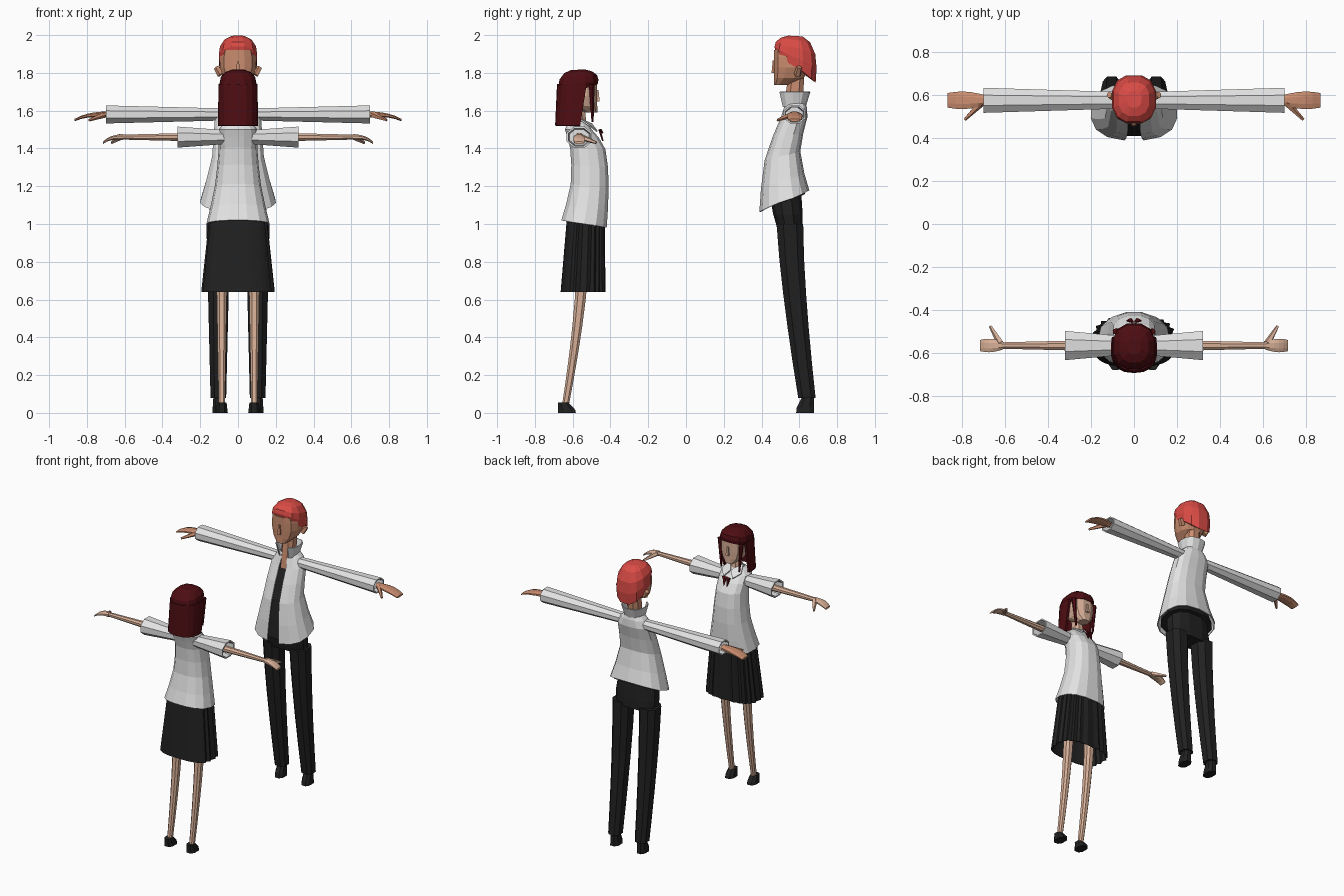
import bpy, bmesh, math
from mathutils import Vector

if "Cube" in bpy.data.objects:
    bpy.data.objects.remove(bpy.data.objects["Cube"], do_unlink=True)


def material(name, *rgb):
    mat = bpy.data.materials.new(name)
    mat.use_nodes = True
    mat.diffuse_color = (*rgb, 1)
    shader = mat.node_tree.nodes["Principled BSDF"]
    shader.inputs["Base Color"].default_value = (*rgb, 1)
    shader.inputs["Roughness"].default_value = .9
    return mat


WHITE = material("white cloth", .76, .76, .76)
BLACK = material("black cloth", .015, .015, .015)
TAN = material("tan skin", .6, .27, .16)
FAIR = material("fair skin", .68, .43, .31)
RED = material("bright red hair", .7, .07, .06)
MAROON = material("dark red hair", .075, .004, .006)


def lerp(a, b, t):
    return a + (b - a) * t


def fractions(count):
    return [i / (count - 1) for i in range(count)]


def soft_power(value, power):
    return math.copysign(abs(value) ** power, value)


def add_object(name, mat, mesh, thickness=0):
    mesh.materials.append(mat)
    obj = bpy.data.objects.new(name, mesh)
    bpy.context.collection.objects.link(obj)
    if thickness:
        solid = obj.modifiers.new("thickness", 'SOLIDIFY')
        solid.thickness, solid.offset = thickness, 0


def join_rings(name, mat, rings, closed=True, thickness=0):
    """Skin neighbouring rings with quads; solid parts get end caps, cloth gets thickness."""
    bm = bmesh.new()
    rows = [[bm.verts.new(point) for point in ring] for ring in rings]
    for low, high in zip(rows, rows[1:]):
        pairs = list(zip(low, high))
        following = pairs[1:] + (pairs[:1] if closed else [])
        for (a, b), (c, d) in zip(pairs, following):
            bm.faces.new((a, c, d, b))
    if not thickness:
        bm.faces.new(rows[0])
        bm.faces.new(rows[-1])
    bmesh.ops.recalc_face_normals(bm, faces=bm.faces)
    mesh = bpy.data.meshes.new(name)
    bm.to_mesh(mesh)
    bm.free()
    add_object(name, mat, mesh, thickness)


def smooth(rings):
    """Insert a curved midpoint between neighbouring rings."""
    vecs = [Vector(ring) for ring in rings]
    padded = vecs[:1] + vecs + vecs[-1:]
    out = [vecs[0]]
    for a, b, c, d in zip(padded, padded[1:], padded[2:], padded[3:]):
        out += [(9 * (b + c) - a - d) / 16, c]
    return out


def body(name, mat, facing, rings, sides=12, x=0, power=.8, gap=0, pleat=0,
         tilt=0, grow=0, thickness=0):
    """Upright loft; ring = (height, y centre, half depth, half width). A gap opens the front."""
    out = []
    for (z, y, depth, width), level in zip(rings, fractions(len(rings))):
        row = []
        for i in range(sides):
            if gap:
                angle = lerp(gap, math.tau - gap, i / (sides - 1))
            else:
                angle = math.tau * (i + .5) / sides
            front, across = math.cos(angle), math.sin(angle)
            scale = 1 - pleat if i % 2 and front > -.4 else 1
            row.append((x + scale * (width + grow) * soft_power(across, power),
                        y + scale * facing * (depth + grow) * soft_power(front, power),
                        z - tilt * front * (1 - level) ** 2))
        out.append(row)
    join_rings(name, mat, out, closed=not gap, thickness=thickness)


def limb(name, mat, side, rings, sides=8):
    """Sideways loft; ring = (distance from the middle, y, z, y radius, z radius)."""
    angles = [math.tau * (i + .5) / sides for i in range(sides)]
    join_rings(name, mat, [[(side * x, y + wide * math.cos(a), z + high * math.sin(a))
                            for a in angles] for x, y, z, wide, high in rings])


def spike(name, mat, start, end, thick, thin, sides=5):
    """Straight tapered rod."""
    start, end = Vector(start), Vector(end)
    along = (end - start).normalized()
    u = along.orthogonal().normalized()
    v = along.cross(u)
    angles = [math.tau * i / sides for i in range(sides)]
    join_rings(name, mat, [[centre + radius * (u * math.cos(a) + v * math.sin(a)) for a in angles]
                           for centre, radius in ((start, thick), (end, thin))])


def plate(name, mat, points):
    mesh = bpy.data.meshes.new(name)
    mesh.from_pydata(points, [], [range(len(points))])
    add_object(name, mat, mesh, .008)


def sleeve(name, side, y, z, cuff, radius):
    rings = []
    for t in fractions(5):
        wide = radius * lerp(.7, 1.05, t)
        rings.append((lerp(.07, cuff, t), y, z, wide, wide * .82))
    # Turn the cuff inward so that the sleeve reads as hollow
    for x, scale in ((cuff, .9), (cuff - .08, .8)):
        rings.append((x, y, z, radius * scale, radius * scale * .8))
    limb(name, WHITE, side, rings)


def hand(name, mat, side, facing, y, z, wrist, tip, radius):
    rings = []
    for t in fractions(6):
        wide = radius * (1 + .7 * math.sin(math.pi * .8 * t))
        rings.append((lerp(wrist, tip, t), y, z - .03 * t ** 3, wide, lerp(.018, .007, t)))
    limb(name, mat, side, rings)
    spike(name + "_thumb", mat, (side * lerp(wrist, tip, .1), y + facing * .01, z),
          (side * lerp(wrist, tip, .55), y + facing * .09, z - .03), .018, .007)


def leg(name, mat, facing, x, ankle, top, thin, thick):
    rings = []
    for t in fractions(6):
        y = -facing * lerp(.64, .55, 1 - (1 - t) ** 1.4)
        depth = lerp(thin, thick, t)
        rings.append((lerp(ankle, top, t), y, depth, depth * .9))
    body(name, mat, facing, rings, sides=8, x=x)


def shoe(name, facing, x, height):
    rings = []
    for t in (0, .3, 1):
        half = .05 * (1 - .4 * t ** 2)
        rings.append((height * t, facing * (half - .68), half, lerp(.034, .027, t)))
    body(name, BLACK, facing, rings, sides=8, x=x)


def head(name, mat, facing, chin, crown, face, length, width):
    rings = []
    for t, size in zip((0, .2, .5, .8, 1), (.4, .8, 1, 1, .9)):
        half = size * length / 2
        rings.append((lerp(chin, crown, t), face - facing * half, half, width * size))
    body(name, mat, facing, rings)
    low, high = lerp(chin, crown, .35), lerp(chin, crown, .7)
    spike(name + "_nose", mat, (0, face, low), (0, face, high), .016, .007, sides=4)


def hair_dome(name, mat, facing, front, back, top, y, depth, width):
    """Cap of hair whose rim slopes from the fringe down to the nape."""
    rows = []
    for rise in (0, .3, .6, .85, .97):
        size = (1 - rise ** 4) ** .5 * (1 if rise else .95)
        row = []
        for i in range(12):
            a = math.tau * (i + .5) / 12
            rim = lerp(back, front, (math.cos(a) + 1) / 2)
            row.append((size * width * soft_power(math.sin(a), .8),
                        y + facing * size * depth * soft_power(math.cos(a), .8),
                        lerp(rim, top, rise)))
        rows.append(row)
    join_rings(name, mat, rows)


# Arms, legs and shoes; the two figures face each other
figures = (
    ("tall", -1, TAN, BLACK, .575, 1.58, .7, .06, .69, .866, .026, .104, .08, 1, .049, .075, .1),
    ("short", 1, FAIR, FAIR, -.565, 1.46, .32, .07, .61, .715, .02, .086, .03, .75, .019, .034, .055))
for (who, facing, skin, leg_mat, y, z, cuff, cuff_radius, wrist, tip, palm,
     stance, ankle, hip, thin, thick, shoe_height) in figures:
    for tag, side in (("left", -facing), ("right", facing)):
        sleeve(f"{who}_{tag}_sleeve", side, y, z, cuff, cuff_radius)
        hand(f"{who}_{tag}_hand", skin, side, facing, y, z, wrist, tip, palm)
        leg(f"{who}_{tag}_leg", leg_mat, facing, side * stance, ankle, hip, thin, thick)
        shoe(f"{who}_{tag}_shoe", facing, side * stance, shoe_height)

# Tall figure: open jacket over a dark shirt, collar and trouser seat
coat = smooth([(1.12, .52, .13, .2), (1.36, .51, .092, .135), (1.56, .57, .07, .12), (1.64, .58, .05, .06)])
body("tall_jacket", WHITE, -1, coat, sides=15, gap=.15, tilt=.057, thickness=.006)
body("tall_undershirt", BLACK, -1, coat[:-2], tilt=.04, grow=-.016)
body("tall_collar", WHITE, -1, [(1.62, .57, .06, .06), (1.7, .573, .083, .08)],
     sides=11, gap=.45, thickness=.006)
body("tall_hips", BLACK, -1, [(.98, .55, .07, .15), (1.05, .54, .08, .157), (1.2, .52, .09, .14)])

# Tall figure: neck, head, ears and hair
body("tall_neck", TAN, -1, [(1.54, .56, .055, .045), (1.8, .585, .045, .045)], sides=8)
head("tall_head", TAN, -1, 1.735, 1.92, .464, .2, .098)
for tag, side in (("left", 1), ("right", -1)):
    spike(f"tall_{tag}_ear", TAN, (side * .09, .59, 1.79), (side * .115, .6, 1.83), .02, .015)
hair_dome("tall_hair", RED, -1, 1.915, 1.745, 2, .58, .115, .105)

# Short figure: shirt and skirt, pleated at the front
shirt = smooth([(1, -.54, .12, .165), (1.2, -.51, .1, .12), (1.4, -.52, .093, .1),
                (1.5, -.57, .07, .1), (1.54, -.57, .045, .05)])
body("short_shirt", WHITE, 1, shirt, sides=14, tilt=.02, thickness=.005)
body("short_skirt", BLACK, 1, [(.64, -.545, .117, .193), (1.04, -.53, .098, .15)],
     sides=44, power=.7, pleat=.07, thickness=.004)

# Short figure: neck, head and hair
body("short_neck", FAIR, 1, [(1.5, -.56, .04, .035), (1.66, -.575, .035, .035)], sides=8)
head("short_head", FAIR, 1, 1.59, 1.76, -.468, .17, .087)
hair_dome("short_hair_cap", MAROON, 1, 1.74, 1.68, 1.82, -.57, .11, .1)
body("short_hair_back", MAROON, 1, [(1.52, -.585, .1, .1), (1.74, -.555, .12, .096)],
     sides=11, gap=1.4, thickness=.016)

# Short figure: bare forearms, front locks, collar flaps and bow
for tag, side in (("left", -1), ("right", 1)):
    limb(f"short_{tag}_arm", FAIR, side, [(.2, -.565, 1.46, .027, .025), (.62, -.565, 1.46, .016, .014)])
    spike(f"short_{tag}_lock", MAROON, (side * .085, -.5, 1.74), (side * .07, -.495, 1.54), .016, .006)
    plate(f"short_{tag}_collar", WHITE, [(0, -.5, 1.53), (side * .035, -.47, 1.49),
                                         (side * .075, -.51, 1.52), (side * .05, -.57, 1.56)])
    for part, out, drop in (("loop", .035, .02), ("tail", .025, .06)):
        plate(f"short_{tag}_bow_{part}", MAROON, [(0, -.46, 1.5), (side * out, -.45, 1.51 - drop / 2),
                                                  (side * out / 2, -.44, 1.5 - drop)])
